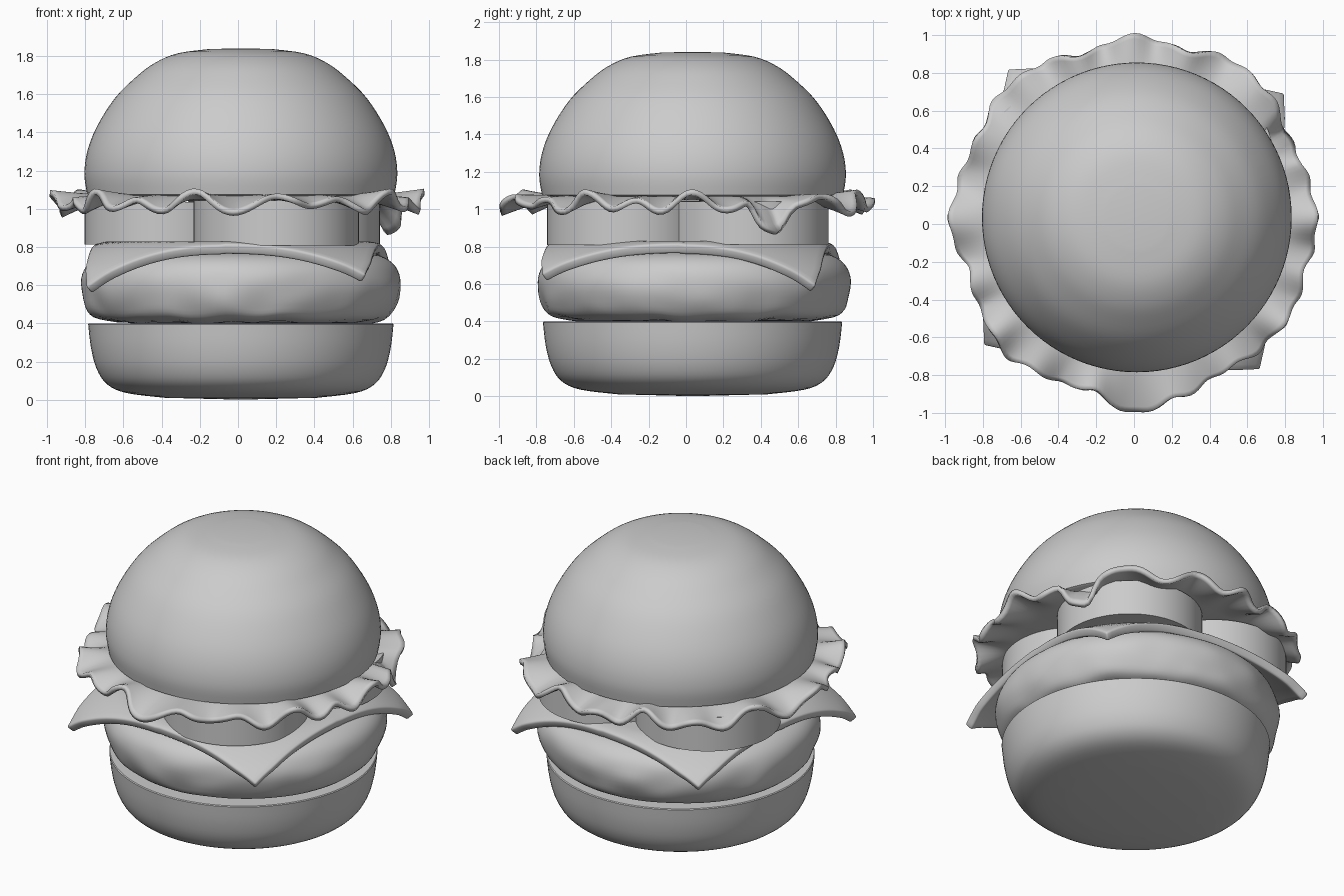
import bpy, bmesh, math
from mathutils import Vector, noise

if "Cube" in bpy.data.objects:
    bpy.data.objects.remove(bpy.data.objects["Cube"])

CX, CY = 0.015, 0.035      # axis of the buns and patty


def finish(name, bm, angle=40):
    bmesh.ops.recalc_face_normals(bm, faces=bm.faces)
    me = bpy.data.meshes.new(name)
    bm.to_mesh(me)
    bm.free()
    ob = bpy.data.objects.new(name, me)
    bpy.context.collection.objects.link(ob)
    bpy.ops.object.select_all(action='DESELECT')
    ob.select_set(True)
    bpy.context.view_layer.objects.active = ob
    bpy.ops.object.shade_smooth_by_angle(angle=math.radians(angle))
    return ob


def smooth_points(pts, n=4):
    """Catmull-Rom curve through profile points."""
    v = [Vector(p) for p in pts]
    v = [v[0]] + v + [v[-1]]
    out = []
    for a, b, c, d in zip(v, v[1:], v[2:], v[3:]):
        for k in range(n):
            t = k / n
            out.append(0.5 * (2 * b + (c - a) * t + (2 * a - 5 * b + 4 * c - d) * t * t
                              + (3 * b - a - 3 * c + d) * t ** 3))
    return out + [v[-1]]


def rings(profile, segs, centre, warp=None):
    """Revolve a (radius, z) profile that starts on the axis."""
    bm = bmesh.new()
    loops = []
    for r, z in profile:
        if r < 1e-4:
            loops.append([bm.verts.new((*centre, z))])
            continue
        loop = []
        for i in range(segs):
            a = math.tau * i / segs
            rr, zz = warp(a, r, z) if warp else (r, z)
            loop.append(bm.verts.new((centre[0] + rr * math.cos(a),
                                      centre[1] + rr * math.sin(a), zz)))
        loops.append(loop)
    for lo, hi in zip(loops, loops[1:]):
        for i in range(segs):
            j = (i + 1) % segs
            quad = [lo[i % len(lo)], lo[j % len(lo)], hi[j % len(hi)], hi[i % len(hi)]]
            bm.faces.new(list(dict.fromkeys(quad)))
    return bm


# Bottom bun
side = smooth_points([(0.40, 0.01), (0.60, 0.035), (0.70, 0.08), (0.755, 0.16),
                      (0.785, 0.27), (0.80, 0.395)])
finish("bottom_bun", rings([(0, 0.0)] + [tuple(p) for p in side]
                           + [(0.795, 0.40), (0, 0.40)], 96, (CX, CY)))

# Patty with a lumpy lower edge
def lumpy(a, r, z):
    low = max(0.0, min(1.0, (0.68 - z) / 0.2))
    n = noise.noise(Vector((4 * math.cos(a), 4 * math.sin(a), z * 6)))
    n2 = noise.noise(Vector((1.5 * math.cos(a), 1.5 * math.sin(a), 7)))
    return r + 0.03 * n * low * min(1, r / 0.6) + 0.015 * n2, z + 0.02 * n * low

patty = smooth_points([(0.66, 0.405), (0.77, 0.43), (0.82, 0.50), (0.84, 0.61),
                       (0.81, 0.70), (0.73, 0.755), (0.60, 0.775)])
finish("patty", rings([(0, 0.40)] + [tuple(p) for p in patty] + [(0, 0.78)],
                      128, (CX, CY + 0.015), lumpy), 60)

# Cheese slice: square sheet whose corners are slightly rounded and droop
bm = bmesh.new()
bmesh.ops.create_grid(bm, x_segments=40, y_segments=40, size=0.755)
for v in bm.verts:
    r = math.hypot(v.co.x, v.co.y)
    if r > 0.96:
        v.co *= (0.96 + (r - 0.96) * 0.75) / r
    low = 0.225 if v.co.x * v.co.y > 0 else 0.165
    z = 0.83 - low * (max(0, r - 0.68) / 0.37) ** 1.5
    a = math.radians(-5)
    x, y = v.co.x, v.co.y
    v.co = (x * math.cos(a) - y * math.sin(a), 0.025 + x * math.sin(a) + y * math.cos(a), z)
cheese = finish("cheese", bm)
mod = cheese.modifiers.new("thickness", 'SOLIDIFY')
mod.thickness = 0.055
mod.offset = -1
bev = cheese.modifiers.new("soft_edge", 'BEVEL')
bev.width = 0.012
bev.segments = 2

# Three overlapping tomato slices
for i, (x, y) in enumerate([(0.20, -0.31), (0.31, 0.33), (-0.37, 0.30)]):
    bm = bmesh.new()
    bmesh.ops.create_cone(bm, cap_ends=True, segments=64, radius1=0.433,
                          radius2=0.433, depth=0.235 - 0.006 * i)
    bmesh.ops.translate(bm, verts=bm.verts, vec=(x, y, 0.925))
    finish(f"tomato_slice_{i + 1}", bm)

# Lettuce: ruffled leaf with an irregular rim (rim radius every 15 degrees)
RIM = [.97, .95, .93, 1.0, 1.01, .96, 1.0, .94, .98, .99, .95, .95,
       .98, .91, .93, .97, .93, .91, 1.0, .95, .91, .94, .96, .94]

def ruffle(a, r, z):
    k = a / math.tau * 24
    i = int(k)
    f = k - i
    f = f * f * (3 - 2 * f)
    rim = RIM[i % 24] * (1 - f) + RIM[(i + 1) % 24] * f
    if r < 0.7:
        return r, z
    t = (r - 0.7) / 0.3
    rr = 0.7 + (rim - 0.7) * t + 0.01 * t * math.sin(29 * a)
    wave = 0.038 * math.sin(17 * a + 1.2 * math.sin(3 * a + 1)) + 0.024 * math.sin(10 * a + 1)
    dip = 0.15 * math.exp(-((a - math.radians(29)) / 0.11) ** 4)
    return rr, z + t ** 1.4 * (wave - 0.03 - dip * t)

bm = rings([(0, 1.06), (0.4, 1.06)] + [(0.7 + 0.03 * i, 1.06) for i in range(11)],
           240, (0, 0), ruffle)
lettuce = finish("lettuce", bm, 80)
mod = lettuce.modifiers.new("thickness", 'SOLIDIFY')
mod.thickness = 0.03
mod.offset = 0

# Top bun
dome = smooth_points([(0.805, 1.075), (0.82, 1.18), (0.805, 1.30), (0.755, 1.43),
                      (0.66, 1.58), (0.55, 1.69), (0.45, 1.765), (0.33, 1.815),
                      (0.16, 1.838)])
finish("top_bun", rings([(0, 1.068), (0.79, 1.068)] + [tuple(p) for p in dome]
                        + [(0, 1.84)], 96, (CX, CY)))
